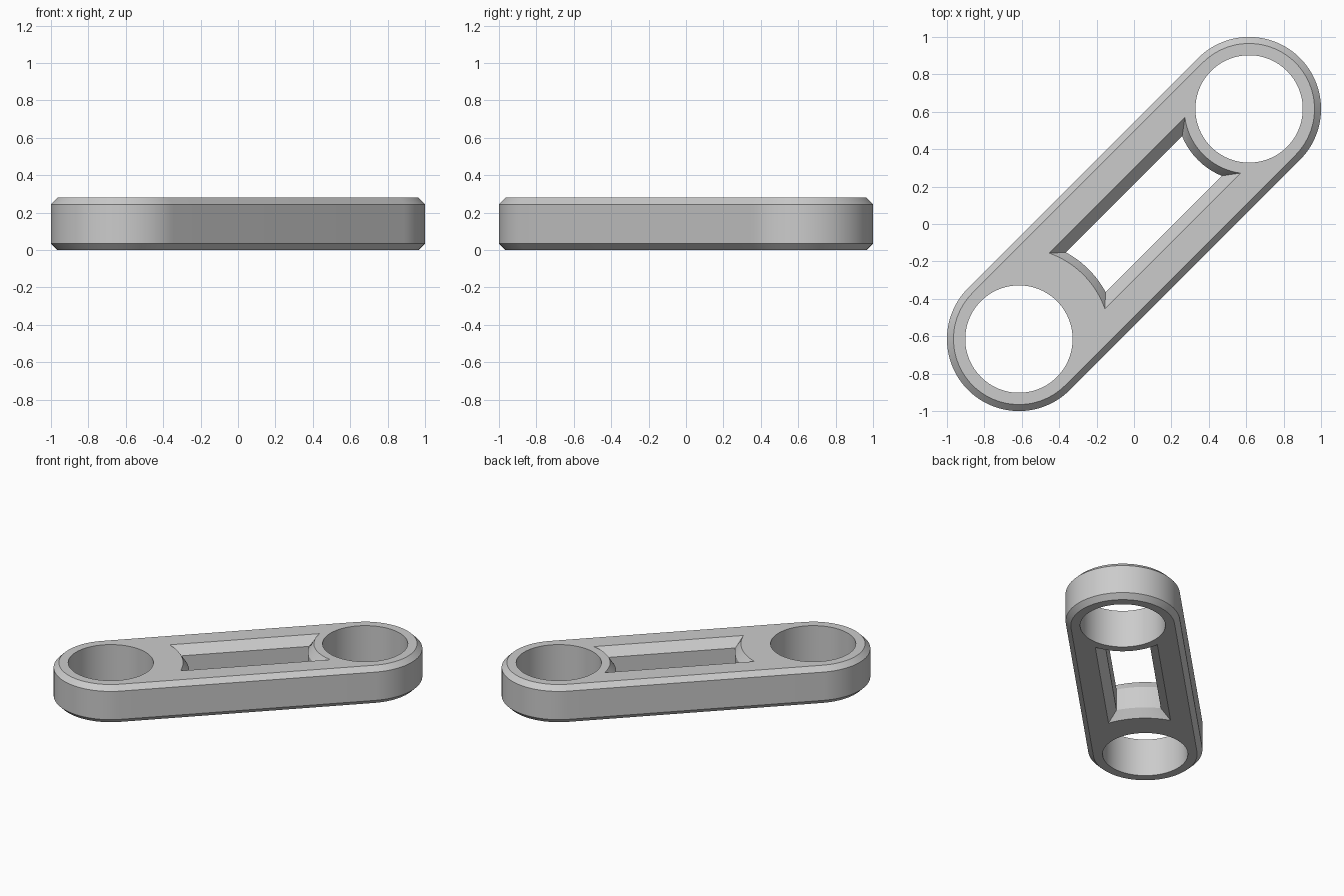
import bpy, bmesh
from math import sin, cos, asin, pi, radians

if "Cube" in bpy.data.objects:
    bpy.data.objects.remove(bpy.data.objects["Cube"], do_unlink=True)

HEIGHT = 0.28
REACH = 0.87          # hole centre distance from the middle, along the link
OUTER_R, HOLE_R = 0.385, 0.287
EDGE, SLOT_EDGE = 0.035, 0.06


def arc(cx, r, start, end, n):
    return [(cx + r * cos(start + (end - start) * i / n),
             r * sin(start + (end - start) * i / n)) for i in range(n + 1)]


def stadium(inset):
    r = OUTER_R - inset
    return arc(REACH, r, -pi / 2, pi / 2, 48) + arc(-REACH, r, pi / 2, 3 * pi / 2, 48)


def slot(inset):
    # straight sides, ends curving around the two holes
    w = 0.21 - inset
    near, far = 0.346 + inset * 0.67, 0.487 + inset * 0.67
    a, b = asin(w / near), asin(w / far)
    return arc(REACH, near, pi + a, pi - a, 20) + arc(-REACH, far, b, -b, 20)


def loft(bm, levels):
    """Skin a stack of (outline, z) rings and return the bottom and top edges."""
    rings = [[bm.verts.new((x, y, z)) for x, y in pts] for pts, z in levels]
    for low, high in zip(rings, rings[1:]):
        for i in range(len(low)):
            j = (i + 1) % len(low)
            bm.faces.new((low[i], low[j], high[j], high[i]))
    return [[bm.edges.get((r[i - 1], r[i])) for i in range(len(r))]
            for r in (rings[0], rings[-1])]


def chamfered(shape, rim, wall, depth):
    return [(shape(rim), 0), (shape(wall), depth),
            (shape(wall), HEIGHT - depth), (shape(rim), HEIGHT)]


bm = bmesh.new()

# Outer wall, slot and the two round holes
contours = [loft(bm, chamfered(stadium, EDGE, 0, EDGE)),
            loft(bm, chamfered(slot, 0, SLOT_EDGE, SLOT_EDGE))]
for cx in (-REACH, REACH):
    circle = arc(cx, HOLE_R, 0, 2 * pi, 96)[:-1]
    contours.append(loft(bm, [(circle, 0), (circle, HEIGHT)]))

# Flat bottom and top faces around the openings
for side in (0, 1):
    edges = [e for c in contours for e in c[side]]
    bmesh.ops.triangle_fill(bm, edges=edges, use_beauty=True,
                            normal=(0, 0, 1 if side else -1))
bmesh.ops.recalc_face_normals(bm, faces=bm.faces[:])

mesh = bpy.data.meshes.new("link_plate")
bm.to_mesh(mesh)
bm.free()
link = bpy.data.objects.new("link_plate", mesh)
bpy.context.collection.objects.link(link)
link.rotation_euler.z = radians(45)

# Plain grey finish
grey = bpy.data.materials.new("light_grey")
grey.use_nodes = True
colour = (0.6, 0.6, 0.6, 1)
grey.diffuse_color = colour
grey.node_tree.nodes["Principled BSDF"].inputs["Base Color"].default_value = colour
mesh.materials.append(grey)

bpy.ops.object.select_all(action='DESELECT')
link.select_set(True)
bpy.context.view_layer.objects.active = link
bpy.ops.object.shade_smooth_by_angle(angle=radians(30))
